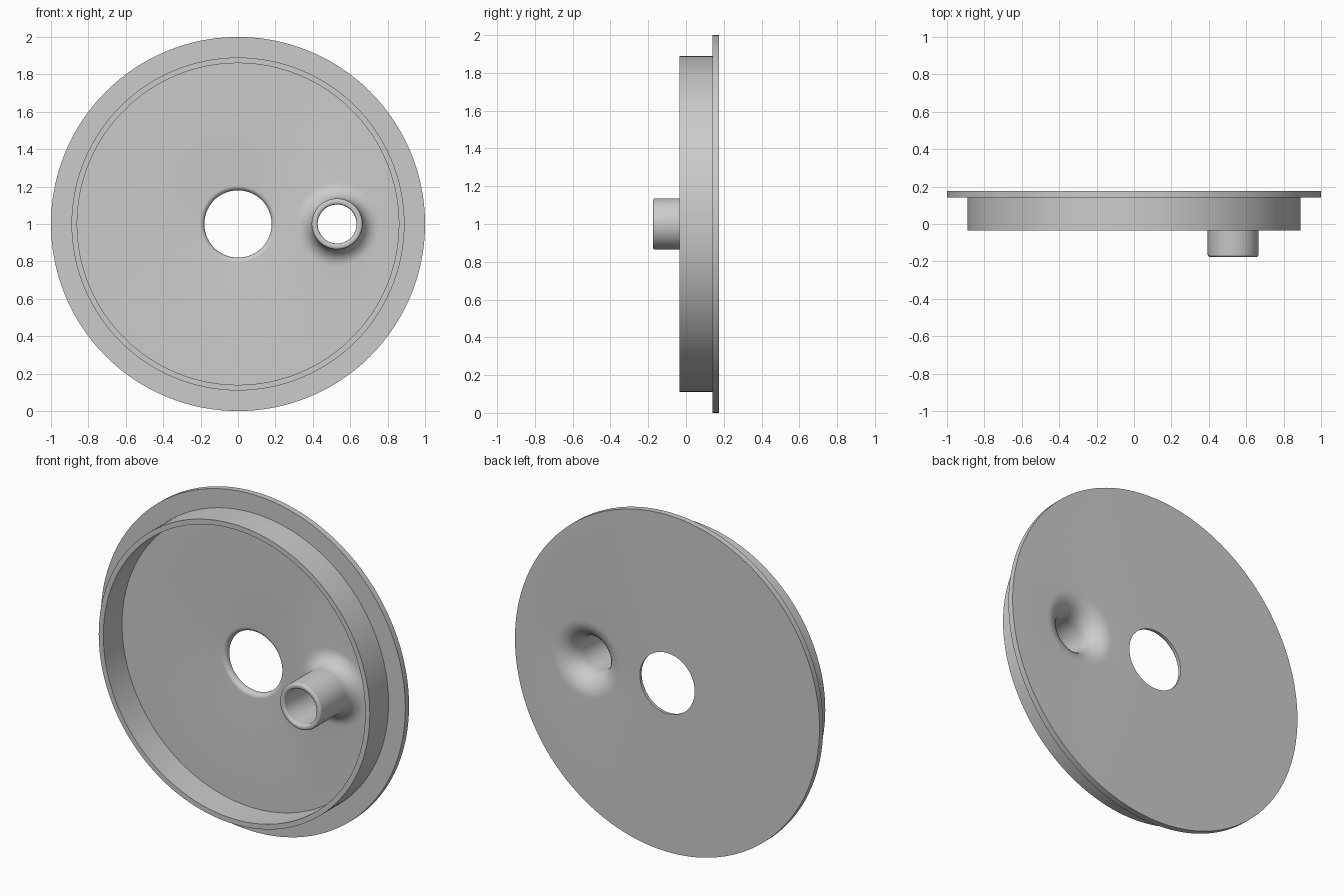
import bpy, bmesh
from math import sin, cos, pi, radians

if "Cube" in bpy.data.objects:
    bpy.data.objects.remove(bpy.data.objects["Cube"])

SEG = 128
FRONT, BACK = 0.141, 0.176       # plate faces along y
RIM_Y, TIP_Y = -0.035, -0.176    # wall front edge, spout tip
SPOUT_X = 0.53

bm = bmesh.new()


def arc(r, y, rad, a0, a1, n=8):
    """Fillet points (radius, y) about a centre in the profile plane."""
    return [(r + rad * cos(radians(a0 + (a1 - a0) * i / n)),
             y + rad * sin(radians(a0 + (a1 - a0) * i / n))) for i in range(n + 1)]


def lathe(profile, cx=0.0, seg=SEG):
    """Revolve (radius, y) points around the y axis; return first and last edge loops."""
    rings = [[bm.verts.new((cx + r * cos(2 * pi * i / seg), y, 1 + r * sin(2 * pi * i / seg)))
              for i in range(seg)] for r, y in profile]
    for a, b in zip(rings, rings[1:]):
        for i in range(seg):
            j = (i + 1) % seg
            bm.faces.new((a[i], a[j], b[j], b[i]))

    def loop(ring):
        return [bm.edges.get((ring[i], ring[(i + 1) % seg])) for i in range(seg)]
    return loop(rings[0]), loop(rings[-1])


# Outer flange and raised wall, from the back edge to the inner floor
outer_back, outer_front = lathe([(1, BACK), (1, FRONT), (0.89, FRONT), (0.89, RIM_Y),
                                 (0.86, RIM_Y), (0.86, FRONT)])

# Centre hole, rounded on the front edge
hole_front, hole_back = lathe(arc(0.206, FRONT + 0.026, 0.026, 270, 180) + [(0.18, BACK)], seg=96)

# Spout drawn out of the plate: base fillet, rounded lip, flared bore
R_OUT, R_IN, FIL, LIP = 0.136, 0.104, 0.09, 0.013
R_BASE = R_OUT + FIL
spout = (arc(R_BASE, FRONT - FIL, FIL, 90, 180, 10)
         + arc(R_OUT - LIP, TIP_Y + LIP, LIP, 0, -90, 5)
         + arc(R_IN + LIP, TIP_Y + LIP, LIP, -90, -180, 5)
         + arc(R_BASE, BACK - (R_BASE - R_IN), R_BASE - R_IN, 180, 90, 10))
spout_front, spout_back = lathe(spout, SPOUT_X, 96)

# Flat plate faces between the loops
for loops, ny in (((outer_front, hole_front, spout_front), -1),
                  ((outer_back, hole_back, spout_back), 1)):
    bmesh.ops.triangle_fill(bm, use_beauty=True, use_dissolve=False,
                            edges=[e for l in loops for e in l], normal=(0, ny, 0))
bmesh.ops.recalc_face_normals(bm, faces=bm.faces[:])

mesh = bpy.data.meshes.new("lid_with_spout")
bm.to_mesh(mesh)
bm.free()
lid = bpy.data.objects.new("lid_with_spout", mesh)
bpy.context.collection.objects.link(lid)
bpy.context.view_layer.objects.active = lid
lid.select_set(True)
bpy.ops.object.shade_smooth_by_angle(angle=radians(30))
